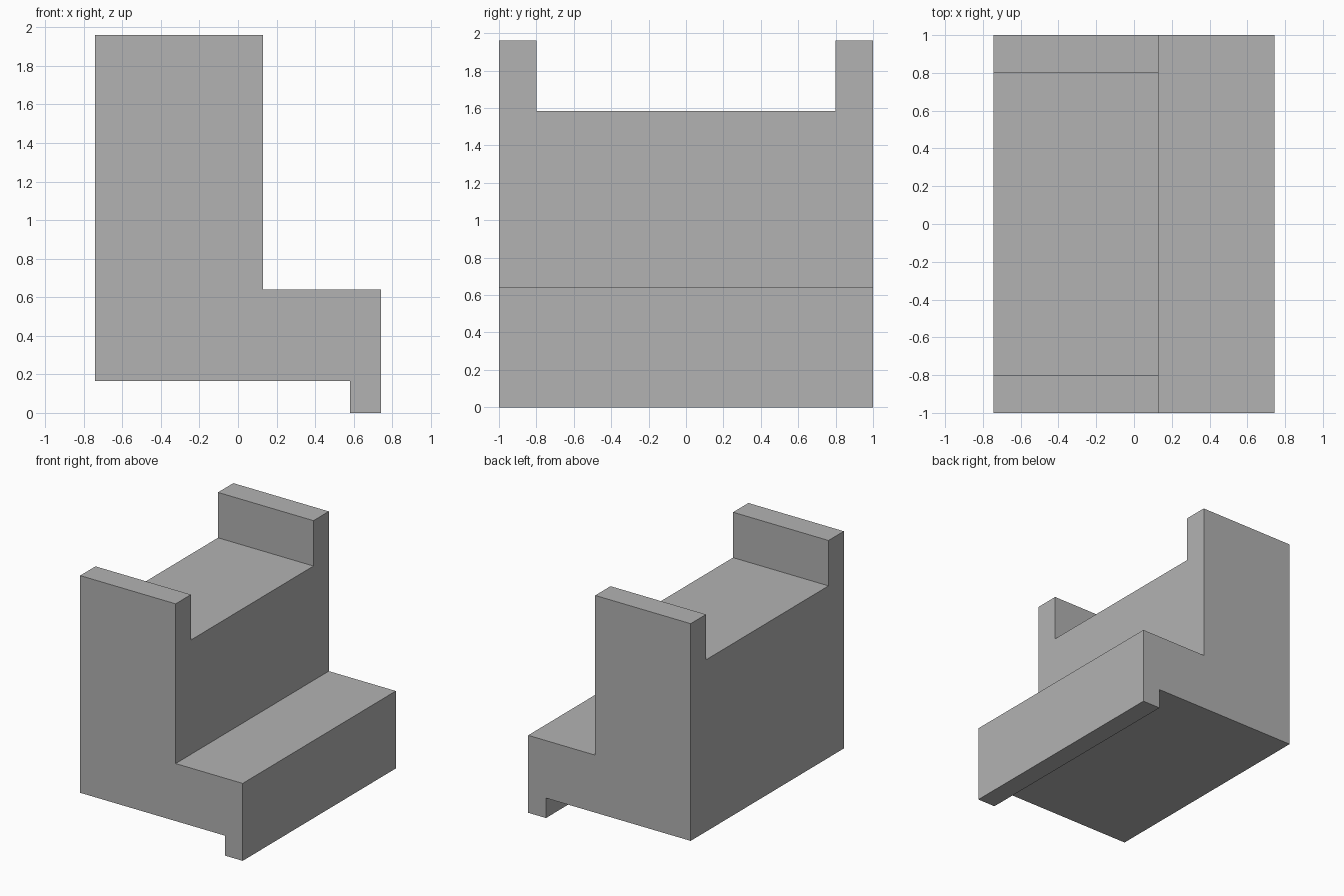
import bpy
import bmesh
from mathutils import Vector

cube = bpy.data.objects.get("Cube")
if cube:
    bpy.data.objects.remove(cube, do_unlink=True)

HALF_X, HALF_Y = 0.743, 1.0
RISER_X, LIP_X = 0.13, 0.58
BASE_Z, STEP_Z, SEAT_Z, TOP_Z = 0.165, 0.64, 1.585, 1.96
WALL = 0.2

grey = bpy.data.materials.new("plain_grey")
grey.use_nodes = True
colour = (0.448, 0.448, 0.448, 1)
grey.diffuse_color = colour
grey.node_tree.nodes["Principled BSDF"].inputs["Base Color"].default_value = colour


def extrude_profile(name, points, half_depth):
    """Extrude an x-z outline along y."""
    bm = bmesh.new()
    face = bm.faces.new([bm.verts.new((x, -half_depth, z)) for x, z in points])
    result = bmesh.ops.extrude_face_region(bm, geom=[face], use_keep_orig=True)
    moved = [g for g in result["geom"] if isinstance(g, bmesh.types.BMVert)]
    bmesh.ops.translate(bm, verts=moved, vec=Vector((0, 2 * half_depth, 0)))
    bmesh.ops.recalc_face_normals(bm, faces=bm.faces)
    mesh = bpy.data.meshes.new(name)
    bm.to_mesh(mesh)
    bm.free()
    mesh.materials.append(grey)
    obj = bpy.data.objects.new(name, mesh)
    bpy.context.collection.objects.link(obj)
    return obj


# Stepped body with a downward lip under the step
body = extrude_profile("stepped_block", [
    (-HALF_X, BASE_Z), (LIP_X, BASE_Z), (LIP_X, 0), (HALF_X, 0),
    (HALF_X, STEP_Z), (RISER_X, STEP_Z), (RISER_X, TOP_Z), (-HALF_X, TOP_Z),
], HALF_Y)

# Channel between the two raised end walls
cutter = extrude_profile("channel_cutter", [
    (-1, SEAT_Z), (1, SEAT_Z), (1, TOP_Z + 1), (-1, TOP_Z + 1),
], HALF_Y - WALL)
cutter.hide_render = True

cut = body.modifiers.new("channel", 'BOOLEAN')
cut.operation = 'DIFFERENCE'
cut.solver = 'EXACT'
cut.object = cutter
bpy.context.view_layer.objects.active = body
body.select_set(True)
bpy.ops.object.modifier_apply(modifier=cut.name)
bpy.data.objects.remove(cutter, do_unlink=True)
